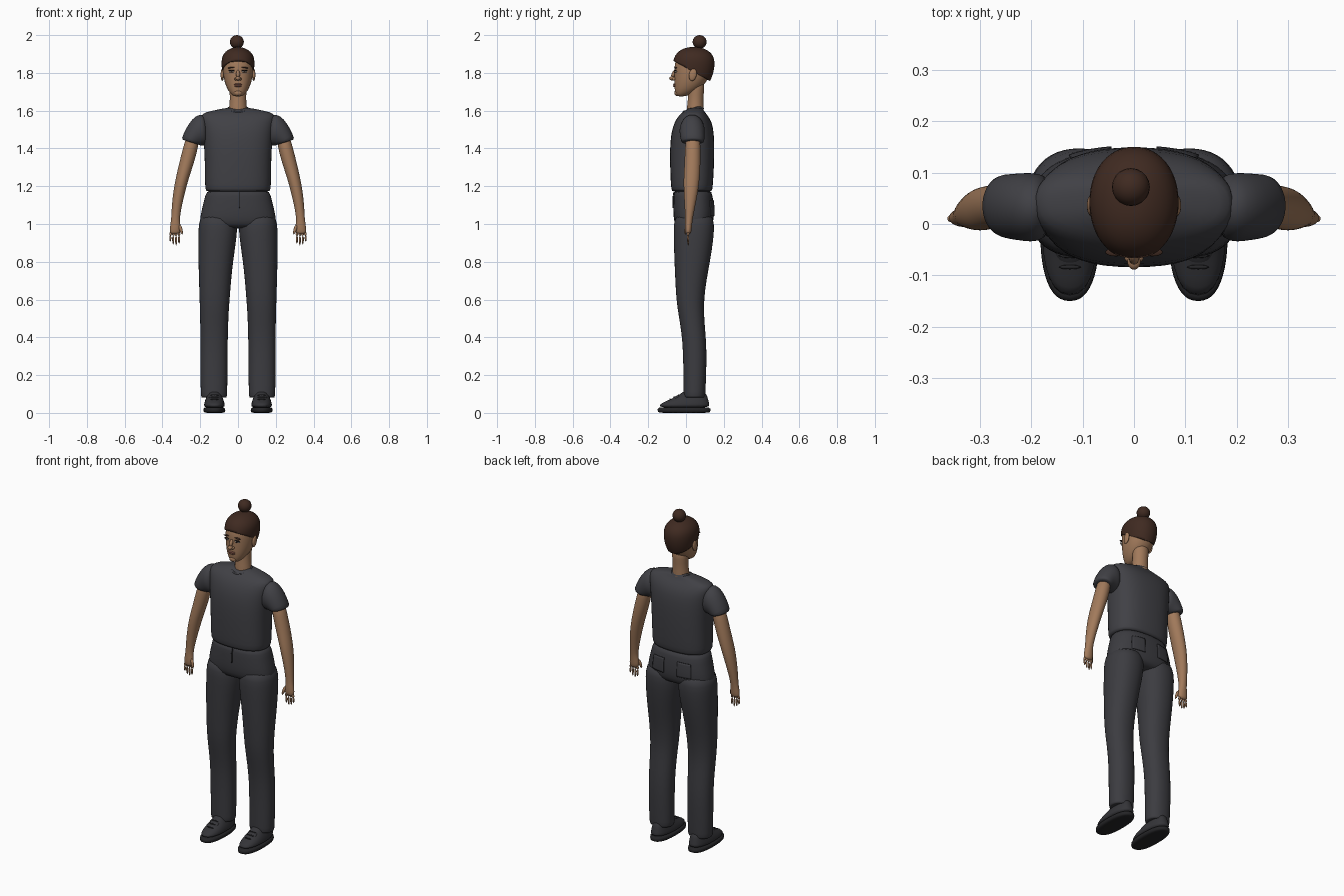
import bpy, bmesh, math
from mathutils import Vector, Matrix

if "Cube" in bpy.data.objects:
    bpy.data.objects.remove(bpy.data.objects["Cube"])


def material(name, r, g, b):
    m = bpy.data.materials.new(name)
    m.use_nodes = True
    m.diffuse_color = (r, g, b, 1)
    bsdf = m.node_tree.nodes["Principled BSDF"]
    bsdf.inputs["Base Color"].default_value = (r, g, b, 1)
    bsdf.inputs["Roughness"].default_value = 0.8
    return m


SHIRT = material("charcoal shirt", .052, .052, .06)
PANTS = material("charcoal trousers", .045, .045, .052)
SHOE = material("dark shoe", .035, .035, .04)
SOLE = material("black sole", .018, .018, .02)
SKIN = material("tan skin", .36, .195, .105)
HAIR = material("dark brown hair", .05, .023, .015)
WHITE = material("eye white", .5, .45, .4)
DARK = material("dark eye", .02, .012, .01)
LIP = material("lip", .27, .11, .075)


def finish(name, bm, mat, subdivide=0):
    bmesh.ops.recalc_face_normals(bm, faces=bm.faces)
    mesh = bpy.data.meshes.new(name)
    bm.to_mesh(mesh)
    bm.free()
    mesh.materials.append(mat)
    for p in mesh.polygons:
        p.use_smooth = True
    ob = bpy.data.objects.new(name, mesh)
    bpy.context.collection.objects.link(ob)
    if subdivide:
        mod = ob.modifiers.new("smooth", "SUBSURF")
        mod.levels = mod.render_levels = subdivide
    return ob


def loft_mesh(rings, power=2.0, caps=True, count=24):
    """Skin rings given as inner x, inner z, outer x, outer z, front y, back y."""
    bm = bmesh.new()
    loops = []
    for x0, z0, x1, z1, front, back in rings:
        loop = []
        for i in range(count):
            a = math.tau * i / count
            u, v = [math.copysign(abs(t) ** (2 / power), t) for t in (math.cos(a), math.sin(a))]
            loop.append(bm.verts.new(((x0 + x1 + (x1 - x0) * u) / 2,
                                      (front + back + (back - front) * v) / 2,
                                      (z0 + z1 + (z1 - z0) * u) / 2)))
        loops.append(loop)
    for a, b in zip(loops, loops[1:]):
        for i in range(count):
            j = (i + 1) % count
            bm.faces.new((a[i], a[j], b[j], b[i]))
    if caps:
        bm.faces.new(loops[0])
        bm.faces.new(loops[-1])
    return bm


def centred(rows):
    return [(-w, z, w, z, f, b) for z, w, f, b in rows]


def sided(rows, s):
    return [(s * x0, z, s * x1, z, f, b) for z, x0, x1, f, b in rows]


def ball(name, mat, centre, size, tilt=0, axis="X"):
    bm = bmesh.new()
    bmesh.ops.create_uvsphere(bm, u_segments=20, v_segments=12, radius=1)
    bm.transform(Matrix.Translation(centre) @ Matrix.Rotation(tilt, 4, axis)
                 @ Matrix.Diagonal((*size, 1)))
    return finish(name, bm, mat)


def limb(name, mat, a, b, r0, r1):
    """Tapered rounded stick between two points."""
    a, b = Vector(a), Vector(b)
    bm = bmesh.new()
    bmesh.ops.create_cone(bm, cap_ends=True, segments=8, radius1=r0, radius2=r1,
                          depth=(b - a).length)
    turn = (b - a).to_track_quat("Z", "Y").to_matrix().to_4x4()
    bm.transform(Matrix.Translation((a + b) / 2) @ turn)
    return finish(name, bm, mat, 1)


def patch(name, mat, target, centre, width, height):
    """Thin cloth plate that hugs the target."""
    bm = bmesh.new()
    bmesh.ops.create_grid(bm, x_segments=8, y_segments=8, size=.5)
    bm.transform(Matrix.Translation(centre) @ Matrix.Rotation(math.pi / 2, 4, "X")
                 @ Matrix.Diagonal((width, height, 1, 1)))
    ob = finish(name, bm, mat)
    wrap = ob.modifiers.new("hug", "SHRINKWRAP")
    wrap.target, wrap.offset = target, .003
    thick = ob.modifiers.new("thickness", "SOLIDIFY")
    thick.thickness, thick.offset = .005, 0


# Shirt body: hem to neck base
finish("shirt_body", loft_mesh(centred([
    (1.175, .15, -.06, .12), (1.17, .172, -.076, .138), (1.2, .176, -.081, .143),
    (1.3, .176, -.085, .149), (1.4, .18, -.086, .151), (1.48, .186, -.08, .149),
    (1.54, .194, -.062, .138), (1.575, .2, -.038, .115), (1.592, .175, -.018, .1),
    (1.605, .11, .002, .092), (1.617, .055, .02, .088)]), 2.5), SHIRT, 1)

# Collar ring and the skin shown inside it
tilt = Matrix.Translation((0, .037, 1.603)) @ Matrix.Rotation(.3, 4, "X")
collar = loft_mesh(centred([(-.012, .066, -.062, .06), (.008, .062, -.058, .056),
                            (.014, .054, -.05, .048), (.004, .05, -.046, .044)]), caps=False)
collar.transform(tilt)
finish("shirt_collar", collar, SHIRT, 1)
ball("neck_base", SKIN, (0, .037, 1.604), (.055, .052, .008), .3)
finish("neck", loft_mesh(centred([
    (1.56, .055, 0, .095), (1.61, .047, .004, .094), (1.66, .043, .01, .092),
    (1.71, .045, .012, .096), (1.77, .05, .01, .1)])), SKIN, 1)

# Trousers: hips
hips = finish("trouser_hips", loft_mesh(centred([
    (1.19, .165, -.064, .133), (1.15, .174, -.066, .141), (1.1, .188, -.068, .148),
    (1.04, .201, -.068, .15), (1.0, .205, -.06, .142), (.975, .17, -.04, .12)]), 2.4), PANTS, 1)
patch("fly_seam", SOLE, hips, (.008, -.075, 1.13), .006, .09)

# Head, hair and bun
finish("head", loft_mesh(centred([
    (1.675, .02, -.046, -.008), (1.684, .034, -.055, .02), (1.705, .052, -.06, .06),
    (1.735, .066, -.062, .095), (1.77, .076, -.062, .12), (1.81, .081, -.061, .135),
    (1.85, .081, -.062, .14), (1.89, .07, -.045, .125), (1.92, .03, 0, .08)]), 2.15), SKIN, 1)
hair = loft_mesh(centred([
    (1.73, .05, -.04, .105), (1.76, .07, -.05, .13), (1.79, .081, -.058, .143),
    (1.825, .087, -.064, .151), (1.86, .089, -.069, .153), (1.89, .084, -.061, .146),
    (1.915, .066, -.04, .124), (1.932, .036, -.008, .09), (1.937, .012, .025, .06)]), 2.1)
bmesh.ops.bisect_plane(hair, geom=hair.verts[:] + hair.edges[:] + hair.faces[:],
                       plane_co=(0, -.065, 1.863), plane_no=(0, .55, 1), clear_inner=True)
hair_ob = finish("hair_cap", hair, HAIR, 1)
shell = hair_ob.modifiers.new("thickness", "SOLIDIFY")
shell.thickness = .012
ball("hair_bun", HAIR, (-.006, .072, 1.964), (.037, .037, .036))

# Nose and mouth
limb("nose_bridge", SKIN, (0, -.056, 1.82), (0, -.074, 1.772), .009, .015)
ball("nose_tip", SKIN, (0, -.073, 1.771), (.013, .016, .011))
ball("upper_lip", LIP, (0, -.06, 1.739), (.023, .008, .005))
ball("lower_lip", LIP, (0, -.059, 1.731), (.02, .009, .006))
ball("chin", SKIN, (0, -.048, 1.694), (.022, .014, .016))

for side, s in (("left", 1), ("right", -1)):
    # Face details
    ball(side + "_eye", WHITE, (s * .034, -.054, 1.807), (.015, .007, .006))
    ball(side + "_iris", DARK, (s * .034, -.06, 1.807), (.0055, .003, .0055))
    ball(side + "_lash", DARK, (s * .034, -.056, 1.813), (.017, .007, .0025))
    ball(side + "_eyebrow", HAIR, (s * .036, -.055, 1.828), (.02, .008, .003), s * .12, "Y")
    ball(side + "_nostril", SKIN, (s * .011, -.064, 1.768), (.008, .01, .008))
    ball(side + "_ear", SKIN, (s * .083, .036, 1.79), (.009, .02, .033), -.2)

    # Sleeve, running from shoulder seam to hem
    sleeve = [(.16, 1.42, .165, 1.57, -.02, .09), (.175, 1.415, .2, 1.587, -.036, .1),
              (.187, 1.415, .243, 1.558, -.034, .1), (.2, 1.415, .277, 1.505, -.03, .098),
              (.211, 1.42, .302, 1.447, -.026, .097), (.222, 1.424, .29, 1.446, -.012, .085)]
    finish(side + "_sleeve", loft_mesh([(s * a, b, s * c, d, f, k) for a, b, c, d, f, k in sleeve]),
           SHIRT, 1)

    # Arm and palm
    finish(side + "_arm", loft_mesh(sided([
        (1.48, .2, .27, 0, .075), (1.4, .212, .292, -.006, .077), (1.32, .234, .312, -.008, .077),
        (1.25, .258, .328, -.013, .073), (1.19, .275, .34, -.013, .067),
        (1.1, .297, .351, -.008, .05), (1.03, .309, .353, -.004, .036),
        (1.005, .306, .357, -.006, .033), (.97, .302, .362, -.006, .03),
        (.945, .308, .361, -.003, .026)], s)), SKIN, 1)

    # Fingers and thumb
    for i, name in enumerate(("index", "middle", "ring", "little")):
        x = .312 + .0145 * i
        drop = (.05, .06, .054, .038)[i]
        base, knuckle = (s * x, .012, .958), (s * (x + .001 * i), .009, .935)
        limb(f"{side}_{name}_base", SKIN, base, knuckle, .0085, .0075)
        limb(f"{side}_{name}_tip", SKIN, (knuckle[0], .009, .942),
             (s * (x + .001 * i), .013, .942 - drop), .0078, .005)
    limb(side + "_thumb", SKIN, (s * .311, .006, 1.0), (s * .293, -.004, .94), .013, .007)

    # Trouser leg, with a bend at the knee
    finish(side + "_trouser_leg", loft_mesh(sided([
        (1.06, .02, .195, -.055, .14), (1.0, .002, .209, -.066, .15), (.93, .006, .212, -.066, .148),
        (.8, .026, .21, -.062, .128), (.7, .036, .207, -.057, .108), (.6, .044, .204, -.052, .096),
        (.52, .05, .201, -.04, .095), (.42, .053, .2, -.023, .104), (.32, .055, .2, -.016, .11),
        (.2, .055, .2, -.014, .107), (.1, .057, .197, -.013, .103), (.078, .058, .196, -.012, .101),
        (.085, .075, .18, 0, .09)], s), 2.2), PANTS, 1)

    # Back pocket
    patch(side + "_back_pocket", PANTS, hips, (s * .09, .16, 1.085), .09, .09)

    # Shoe: sole, upper, tongue and laces
    finish(side + "_sole", loft_mesh(sided([
        (0, .08, .17, -.14, .12), (.002, .067, .183, -.151, .13), (.026, .065, .185, -.153, .132),
        (.03, .08, .17, -.14, .12)], s), 2.4), SOLE, 1)
    finish(side + "_shoe_upper", loft_mesh(sided([
        (.025, .069, .181, -.147, .127), (.045, .07, .18, -.141, .125),
        (.062, .074, .176, -.11, .12), (.078, .08, .17, -.066, .116),
        (.098, .088, .162, -.032, .11), (.12, .1, .15, -.01, .09)], s), 2.4), SHOE, 1)
    ball(side + "_shoe_tongue", SHOE, (s * .125, -.05, .08), (.028, .04, .01), .5)
    for i in range(3):
        y, z = -.04 - .022 * i, .094 - .011 * i
        limb(f"{side}_lace_{i + 1}", SOLE, (s * .1, y, z), (s * .15, y, z), .005, .005)
